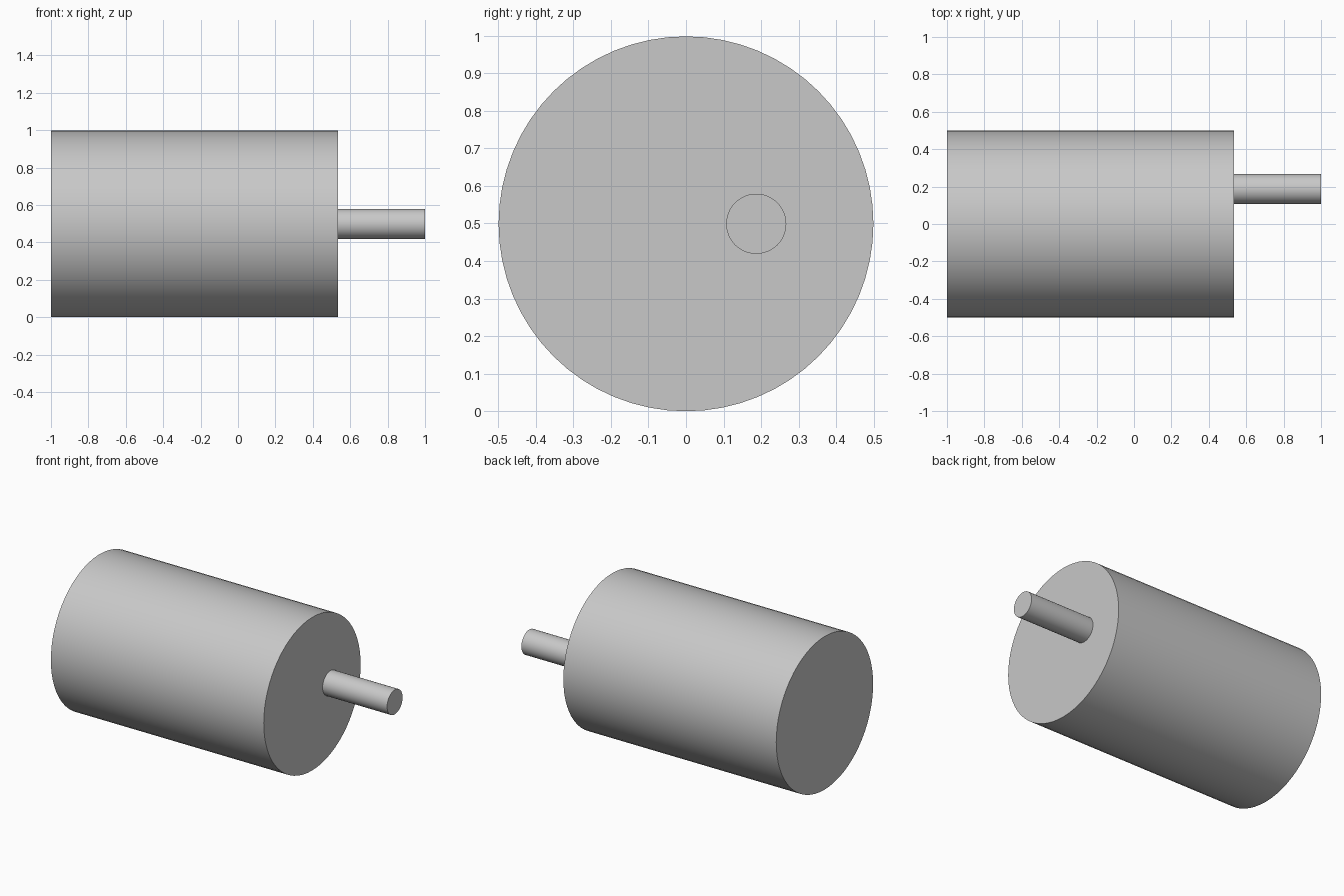
import bpy
import math

cube = bpy.data.objects.get("Cube")
if cube:
    bpy.data.objects.remove(cube, do_unlink=True)

# Single plain grey metal
grey = bpy.data.materials.new("light_grey_metal")
grey.use_nodes = True
colour = (0.58, 0.58, 0.58, 1)
grey.diffuse_color = colour
grey.node_tree.nodes["Principled BSDF"].inputs["Base Color"].default_value = colour


def rod(name, x_start, x_end, y, z, radius, sides):
    """Capped cylinder lying along x."""
    bpy.ops.mesh.primitive_cylinder_add(
        vertices=sides, radius=radius, depth=x_end - x_start,
        location=((x_start + x_end) / 2, y, z), rotation=(0, math.pi / 2, 0))
    obj = bpy.context.object
    obj.name = name
    obj.data.materials.append(grey)
    bpy.ops.object.shade_smooth_by_angle(angle=math.radians(30))
    return obj


# Motor casing and its off-centre output shaft
rod("motor_body", -1, 0.535, 0, 0.499, 0.499, 64)
rod("output_shaft", 0.535, 1, 0.187, 0.499, 0.08, 48)
